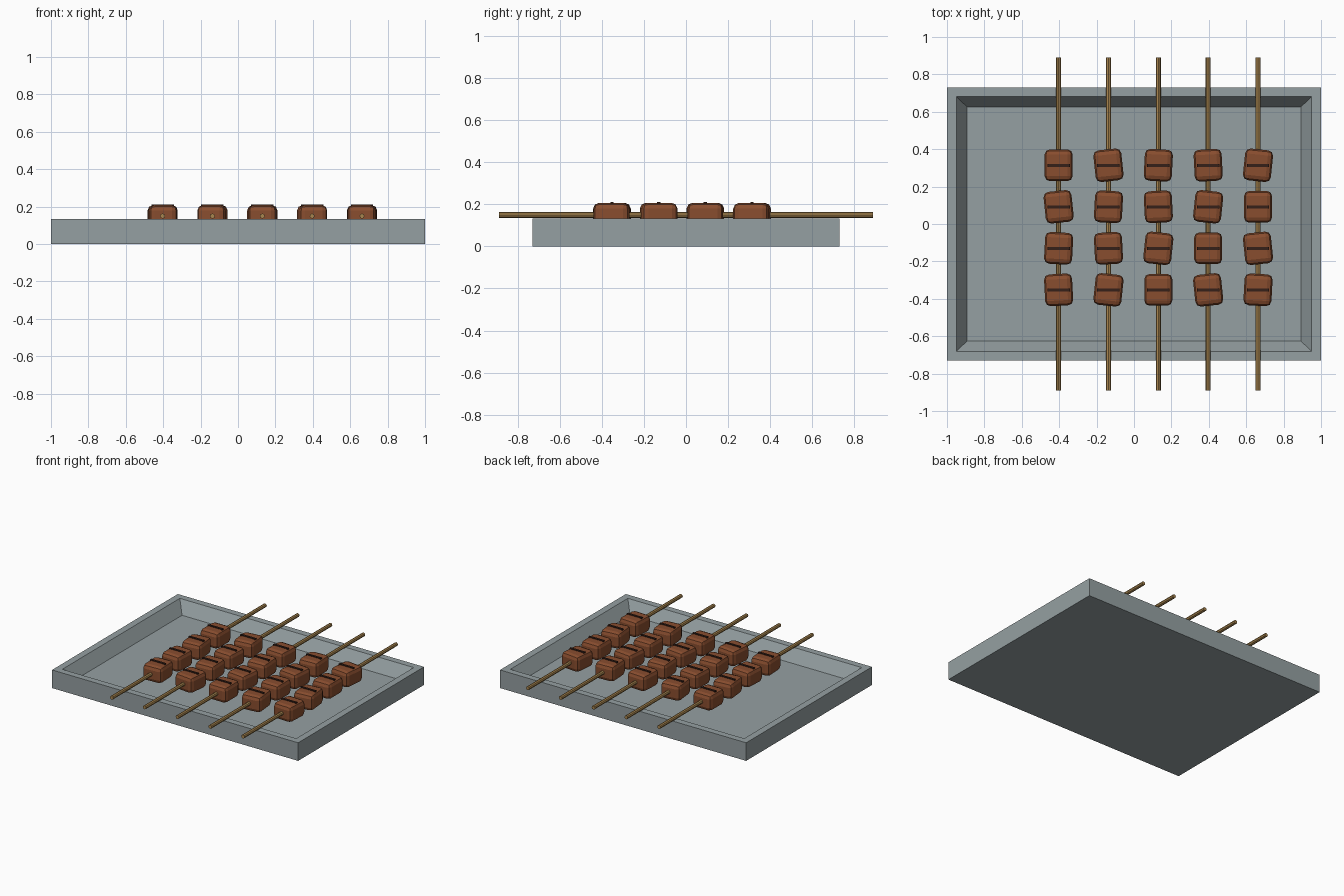
import bpy, bmesh, math
from mathutils import Matrix, Vector

if "Cube" in bpy.data.objects:
    bpy.data.objects.remove(bpy.data.objects["Cube"])


def material(name, rgb):
    m = bpy.data.materials.new(name)
    m.diffuse_color = (*rgb, 1)
    m.use_nodes = True
    m.node_tree.nodes["Principled BSDF"].inputs["Base Color"].default_value = m.diffuse_color
    return m


STEEL = material("grey steel", (0.30, 0.35, 0.36))
WOOD = material("bamboo", (0.40, 0.24, 0.08))
MEAT = material("roast brown", (0.25, 0.075, 0.028))
CHAR = material("char", (0.035, 0.014, 0.009))


def finish(bm, name, mat):
    bmesh.ops.recalc_face_normals(bm, faces=bm.faces[:])
    mesh = bpy.data.meshes.new(name)
    bm.to_mesh(mesh)
    bm.free()
    ob = bpy.data.objects.new(name, mesh)
    bpy.context.collection.objects.link(ob)
    mesh.materials.append(mat)
    return ob


def box(name, size, loc, mat, angle=0, bevel=0):
    bm = bmesh.new()
    bmesh.ops.create_cube(bm, size=1, matrix=Matrix.Diagonal((*size, 1)))
    if bevel:
        bmesh.ops.bevel(bm, geom=bm.edges[:], offset=bevel, segments=2,
                        profile=0.5, affect='EDGES')
    ob = finish(bm, name, mat)
    ob.location = loc
    ob.rotation_euler.z = angle
    return ob


# Tray: stacked rectangular rings from the base up, over the rim, down to the floor
bm = bmesh.new()
rings = []
for hx, hy, z in [(1, 0.73, 0), (1, 0.73, 0.133), (0.95, 0.682, 0.133), (0.893, 0.626, 0.045)]:
    rings.append([bm.verts.new((sx * hx, sy * hy, z))
                  for sx, sy in ((-1, -1), (1, -1), (1, 1), (-1, 1))])
for a, b in zip(rings, rings[1:]):
    for k in range(4):
        n = (k + 1) % 4
        bm.faces.new((a[k], a[n], b[n], b[k]))
bm.faces.new(rings[0][::-1])
bm.faces.new(rings[-1])
finish(bm, "tray", STEEL)

# Skewers with four meat chunks each, every chunk turned slightly
for i in range(5):
    x = -0.403 + 0.2665 * i
    bm = bmesh.new()
    bmesh.ops.create_cone(bm, cap_ends=True, segments=8, radius1=0.0135,
                          radius2=0.0135, depth=1.78,
                          matrix=Matrix.Rotation(math.pi / 2, 4, 'X'))
    finish(bm, f"skewer_{i}", WOOD).location = (x, 0, 0.149)
    for j in range(4):
        y = -0.352 + 0.222 * j
        turn = math.radians(((i * 2 + j * 3 + 3) % 5 - 2) * 3)
        box(f"meat_{i}_{j}", (0.15, 0.17, 0.12), (x, y, 0.147), MEAT, turn, 0.028)
        # Grill mark across the top
        box(f"grill_mark_{i}_{j}", (0.12, 0.016, 0.009), (x, y, 0.2075), CHAR)
